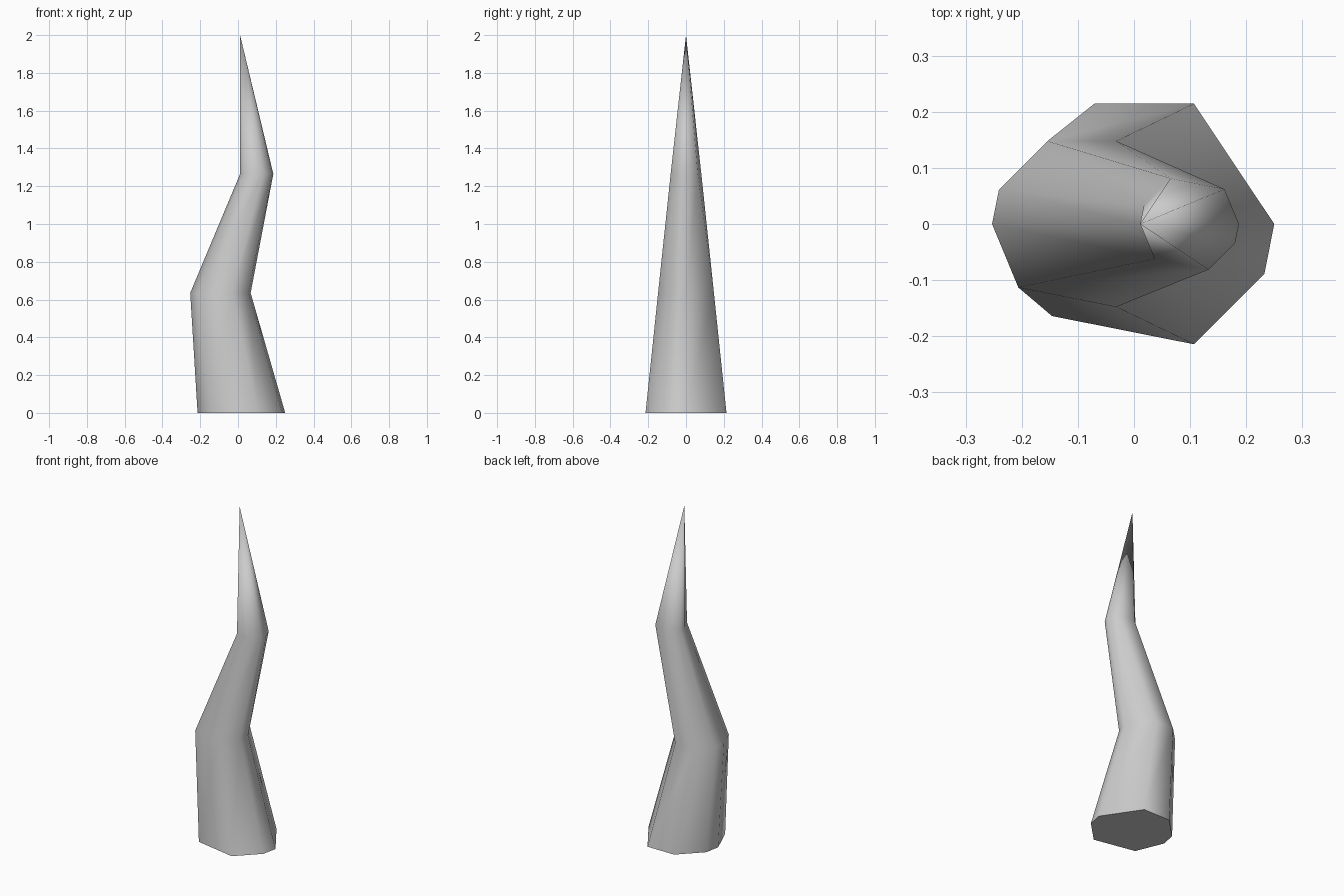
import bpy, bmesh, math

if "Cube" in bpy.data.objects:
    bpy.data.objects.remove(bpy.data.objects["Cube"])

# Ring: centre x, height, radius, corner positions (in sixteenths of a turn)
SIDES = (0, 3, 5, 7, 8, 10, 13, 15)
UPPER_SIDES = (0, 2, 5, 7, 8, 10, 13, 15)
RINGS = (
    (0.018, 0.0, 0.232, SIDES),
    (-0.093, 0.635, 0.160, SIDES),
    (0.099, 1.265, 0.088, UPPER_SIDES),
)
TIP = (0.011, 0.0, 2.0)


def add_ring(bm, cx, z, radius, corners):
    return [bm.verts.new((cx + radius * math.cos(k * math.pi / 8),
                          radius * math.sin(k * math.pi / 8), z))
            for k in corners]


bm = bmesh.new()
rings = [add_ring(bm, *ring) for ring in RINGS]
n = len(SIDES)

# Bent, tapering walls
for low, high in zip(rings, rings[1:]):
    for i in range(n):
        j = (i + 1) % n
        bm.faces.new((low[i], low[j], high[j], high[i]))

# Pointed end and flat base
tip = bm.verts.new(TIP)
for i in range(n):
    bm.faces.new((rings[-1][i], rings[-1][(i + 1) % n], tip))
bm.faces.new(rings[0][::-1])
bmesh.ops.recalc_face_normals(bm, faces=bm.faces[:])

mesh = bpy.data.meshes.new("bent_spike")
bm.to_mesh(mesh)
bm.free()
spike = bpy.data.objects.new("bent_spike", mesh)
bpy.context.collection.objects.link(spike)

# Smooth sides with a sharp base edge
bpy.context.view_layer.objects.active = spike
spike.select_set(True)
bpy.ops.object.shade_smooth_by_angle(angle=math.radians(65))
